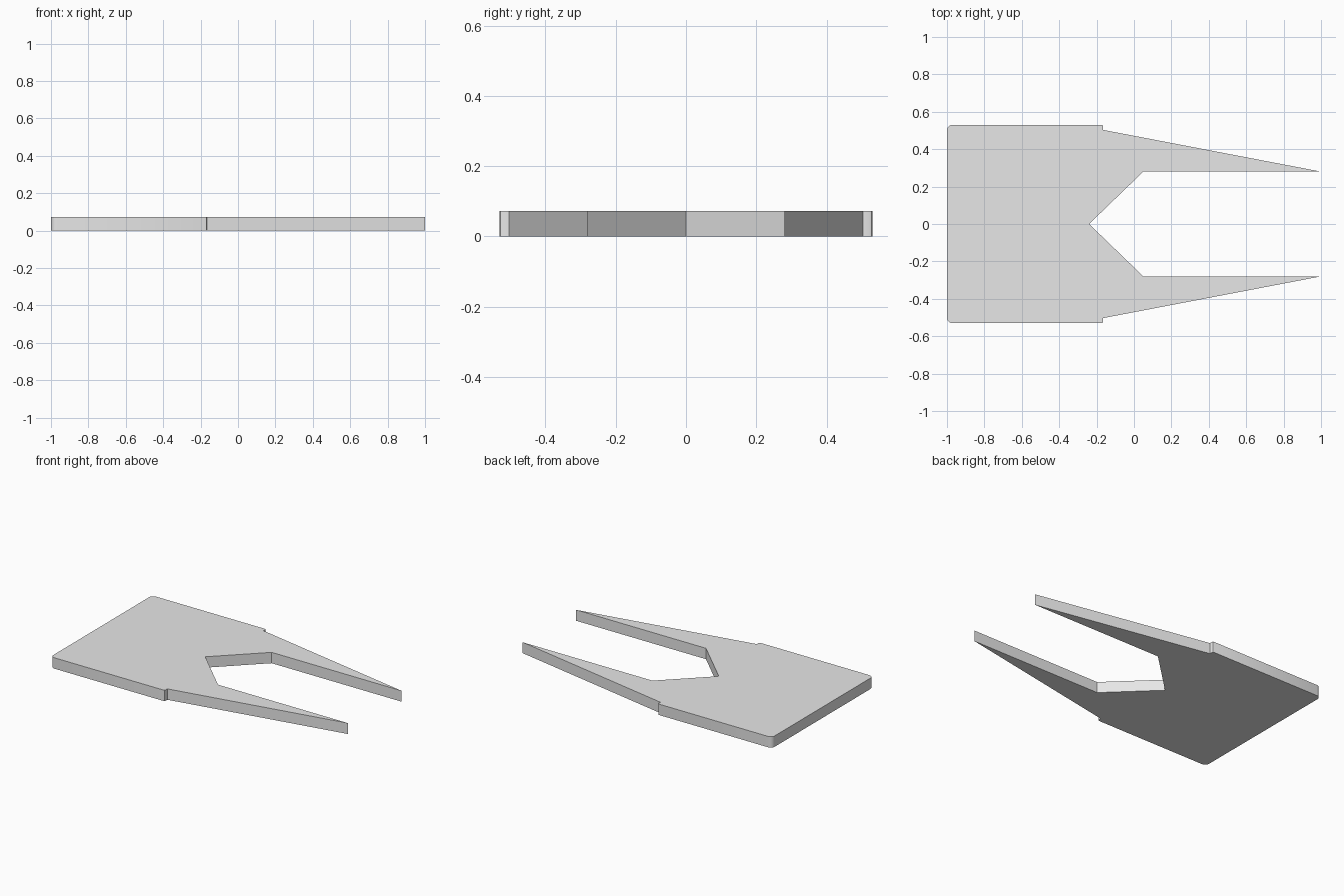
import bpy
import bmesh
import math

cube = bpy.data.objects.get("Cube")
if cube:
    bpy.data.objects.remove(cube, do_unlink=True)

THICKNESS = 0.072
HALF_WIDTH = 0.53


def make_material(name, color):
    mat = bpy.data.materials.new(name)
    mat.use_nodes = True
    mat.diffuse_color = color
    mat.node_tree.nodes["Principled BSDF"].inputs["Base Color"].default_value = color
    return mat


def rounded_corner(cx, cy, radius, start, end, steps):
    """Arc points around a centre, angles in degrees."""
    angles = [math.radians(start + (end - start) * i / steps) for i in range(steps + 1)]
    return [(cx + radius * math.cos(a), cy + radius * math.sin(a)) for a in angles]


# Half outline: notch, prong, shoulder step, then the rounded rear corner
r, s = 0.03, 0.008
half = [(-0.24, 0), (0.05, 0.28), (1.0, 0.28), (-0.165, 0.503)]
half += rounded_corner(-0.165 - s, HALF_WIDTH - s, s, 0, 90, 2)
half += rounded_corner(-1 + r, HALF_WIDTH - r, r, 90, 180, 5)
# Mirror across the centre line, keeping the notch point single
outline = half + [(x, -y) for x, y in reversed(half[1:])]

# Forked plate extruded from the outline
bm = bmesh.new()
base = bm.faces.new([bm.verts.new((x, y, 0)) for x, y in outline])
top = bmesh.ops.extrude_face_region(bm, geom=[base], use_keep_orig=True)
top_verts = [v for v in top["geom"] if isinstance(v, bmesh.types.BMVert)]
bmesh.ops.translate(bm, verts=top_verts, vec=(0, 0, THICKNESS))
bmesh.ops.recalc_face_normals(bm, faces=bm.faces)
# Cut along the centre line so the concave faces stay clean
bmesh.ops.bisect_plane(bm, geom=bm.verts[:] + bm.edges[:] + bm.faces[:],
                       plane_co=(0, 0, 0), plane_no=(0, 1, 0))
bmesh.ops.triangulate(bm, faces=[f for f in bm.faces if len(f.verts) > 4])

mesh = bpy.data.meshes.new("forked_plate")
bm.to_mesh(mesh)
bm.free()
plate = bpy.data.objects.new("forked_plate", mesh)
bpy.context.collection.objects.link(plate)
mesh.materials.append(make_material("light_grey", (0.8, 0.8, 0.8, 1)))

# Smooth the rounded corners and keep the other edges sharp
bpy.ops.object.select_all(action="DESELECT")
plate.select_set(True)
bpy.context.view_layer.objects.active = plate
bpy.ops.object.shade_smooth_by_angle(angle=math.radians(30))
